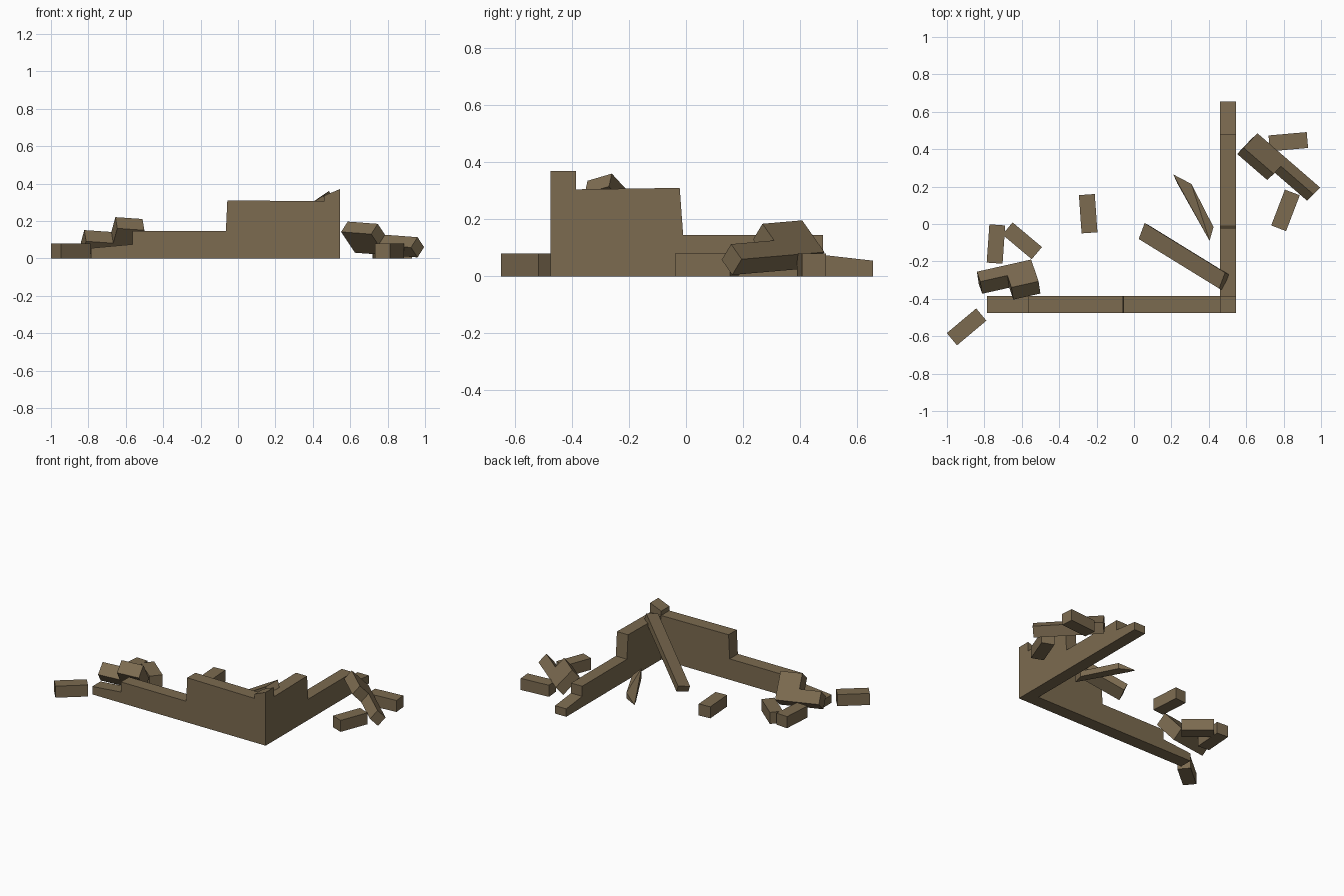
import bpy, bmesh, math
from mathutils import Vector, Matrix

if "Cube" in bpy.data.objects:
    bpy.data.objects.remove(bpy.data.objects["Cube"])

stone = bpy.data.materials.new("weathered_brown")
stone.diffuse_color = (0.2, 0.146, 0.08, 1)
stone.use_nodes = True
stone.node_tree.nodes["Principled BSDF"].inputs["Base Color"].default_value = stone.diffuse_color


def finish(name, bm):
    bmesh.ops.recalc_face_normals(bm, faces=bm.faces)
    mesh = bpy.data.meshes.new(name)
    bm.to_mesh(mesh)
    bm.free()
    mesh.materials.append(stone)
    ob = bpy.data.objects.new(name, mesh)
    bpy.context.collection.objects.link(ob)
    return ob


def prism(name, points, vec):
    """Extrude a closed outline along a vector."""
    bm = bmesh.new()
    vec = Vector(vec)
    a = [bm.verts.new(p) for p in points]
    b = [bm.verts.new(Vector(p) + vec) for p in points]
    bm.faces.new(a)
    bm.faces.new(b[::-1])
    for i in range(len(a)):
        j = (i + 1) % len(a)
        bm.faces.new((a[i], b[i], b[j], a[j]))
    return finish(name, bm)


def brick(name, x, y, angle):
    """Loose brick lying flat on the ground."""
    bm = bmesh.new()
    m = (Matrix.Translation((x, y, 0.04)) @ Matrix.Rotation(math.radians(angle), 4, 'Z')
         @ Matrix.Diagonal((0.205, 0.085, 0.08, 1)))
    bmesh.ops.create_cube(bm, size=1, matrix=m)
    return finish(name, bm)


def chunk(name, origin, u, v, w, split, tall):
    """Stepped fragment: low arm, then a taller arm, in plane u/v, thickness w."""
    o, u, v = Vector(origin), Vector(u), Vector(v)
    outline = [(0, 0), (1, 0), (1, tall), (split, tall), (split, 1), (0, 1)]
    return prism(name, [o + u * s + v * t for s, t in outline], w)


# Broken corner walls, stepping down away from the corner
front = [(-0.785, 0), (0.545, 0), (0.545, 0.37), (0.46, 0.335), (0.46, 0.305),
         (-0.057, 0.31), (-0.065, 0.145), (-0.565, 0.145), (-0.565, 0.075), (-0.785, 0.055)]
prism("front_wall", [(x, -0.475, z) for x, z in front], (0, 0.09, 0))
side = [(-0.385, 0), (0.655, 0), (0.655, 0.055), (0.48, 0.075), (0.48, 0.145),
        (-0.01, 0.145), (-0.022, 0.31), (-0.385, 0.305)]
prism("side_wall", [(0.46, y, z) for y, z in side], (0.085, 0, 0))

# Fallen beam leaning into the corner
prism("leaning_beam", [(0.455, -0.345, 0.335), (0.487, -0.26, 0.36),
                       (0.507, -0.27, 0.315), (0.475, -0.355, 0.29)], (-0.43, 0.265, -0.288))

# Broken beam piece on the floor
bm = bmesh.new()
for p in [(0.21, 0.265, 0), (0.23, 0.22, 0), (0.307, 0.214, 0), (0.307, 0.214, 0.04),
          (0.425, -0.016, 0), (0.425, -0.016, 0.04), (0.404, -0.09, 0), (0.404, -0.09, 0.068)]:
    bm.verts.new(p)
bmesh.ops.convex_hull(bm, input=bm.verts)
finish("broken_beam", bm)

# Loose bricks
for i, b in enumerate([(-0.245, 0.055, 94), (-0.895, -0.55, 40), (-0.738, -0.107, 86),
                       (-0.598, -0.09, -40), (0.825, 0.44, 5), (0.81, 0.073, 69)]):
    brick(f"loose_brick_{i + 1}", *b)

# Tumbled wall fragments resting on the rubble
chunk("left_fragment", (-0.84, -0.255, 0.085), (0.29, 0.065, -0.02),
      (0.018, -0.053, 0.066), (0.01, -0.065, -0.06), 0.5, 2.2)
chunk("right_fragment", (0.995, 0.195, 0.06), (-0.335, 0.29, 0.025),
      (-0.035, -0.037, 0.053), (-0.035, -0.033, -0.055), 0.52, 2.1)
